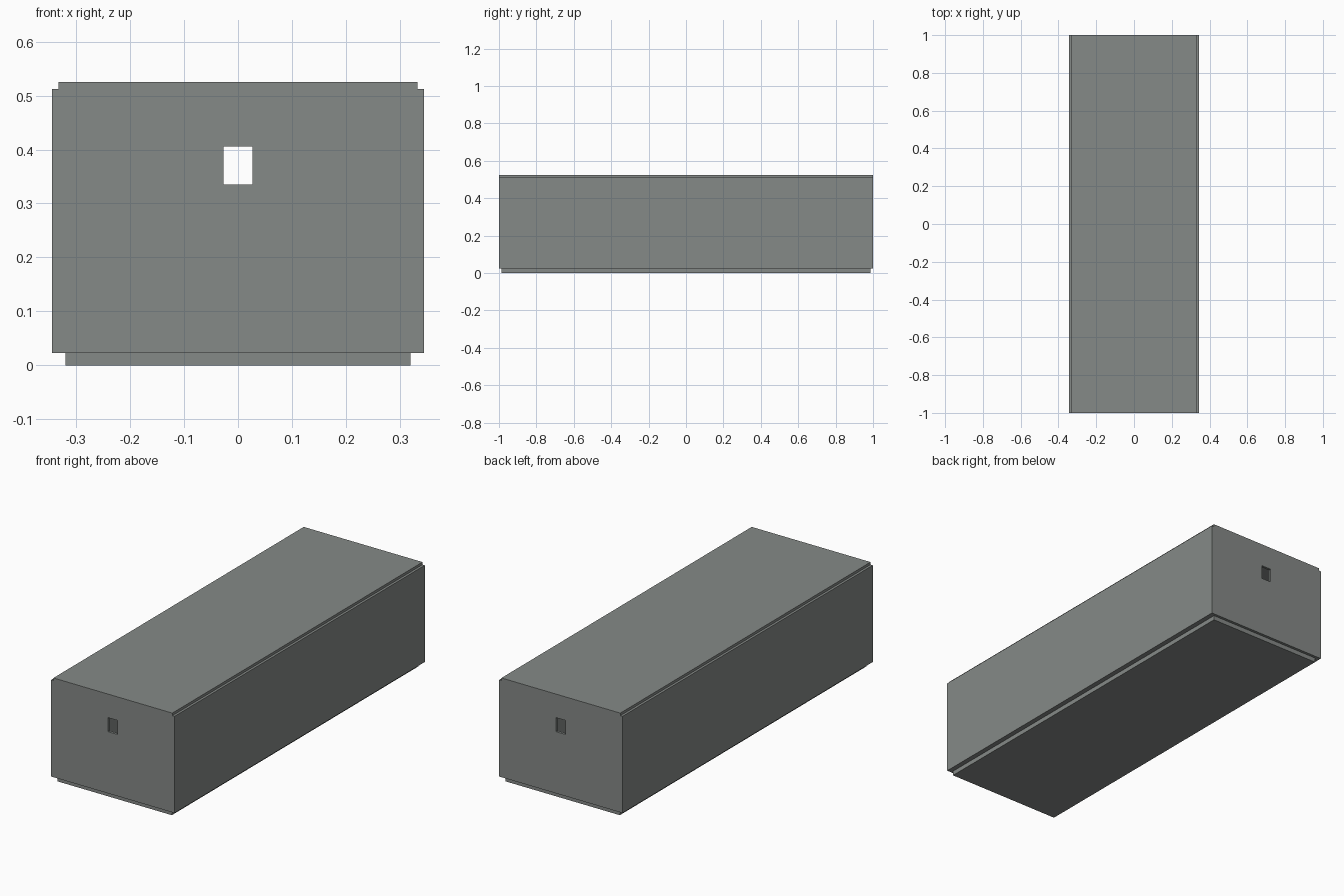
import bpy, bmesh

if "Cube" in bpy.data.objects:
    bpy.data.objects.remove(bpy.data.objects["Cube"])

# single grey sheet material
grey = bpy.data.materials.new("warm_grey")
grey.diffuse_color = (0.235, 0.252, 0.242, 1.0)
grey.use_nodes = True
grey.node_tree.nodes["Principled BSDF"].inputs["Base Color"].default_value = grey.diffuse_color

T = 0.0125            # wall thickness
X, Y = 0.345, 1.0     # outer half width and half length
Z0, Z1, ZT = 0.023, 0.512, 0.525   # wall bottom, wall top, lid top
XT = X - T            # half width between the side walls
HX, H0, H1 = 0.027, 0.335, 0.406   # hand hole half width, bottom, top


def box(name, x, y, z):
    """Box from (min, max) pairs."""
    bm = bmesh.new()
    bmesh.ops.create_cube(bm, size=1)
    for v in bm.verts:
        for i, (a, b) in enumerate((x, y, z)):
            v.co[i] = a if v.co[i] < 0 else b
    me = bpy.data.meshes.new(name)
    bm.to_mesh(me)
    bm.free()
    me.materials.append(grey)
    ob = bpy.data.objects.new(name, me)
    bpy.context.collection.objects.link(ob)
    return ob


# hand hole cutter running through both ends
cutter = box("hand_hole_cutter", (-HX, HX), (-1.2, 1.2), (H0, H1))
cutter.hide_render = True
cutter.hide_set(True)

# long side walls
for side, s in (("left", -1), ("right", 1)):
    box(side + "_wall", sorted((s * XT, s * X)), (-Y, Y), (Z0, Z1))

# end walls with hand holes, between the side walls
for end, s in (("front", -1), ("back", 1)):
    wall = box(end + "_wall", (-XT, XT), sorted((s * (Y - T), s * Y)), (Z0, Z1))
    cut = wall.modifiers.new("hand_hole", 'BOOLEAN')
    cut.operation = 'DIFFERENCE'
    cut.solver = 'EXACT'
    cut.object = cutter

# lid panel, set in from the side walls
box("lid_panel", (-XT, XT), (-Y, Y), (Z1, ZT))

# inner floor closing the walls and the narrower base below it
box("inner_floor", (-XT, XT), (-Y + T, Y - T), (Z0, Z0 + T))
box("base_panel", (-0.32, 0.32), (-0.986, 0.986), (0, Z0))
